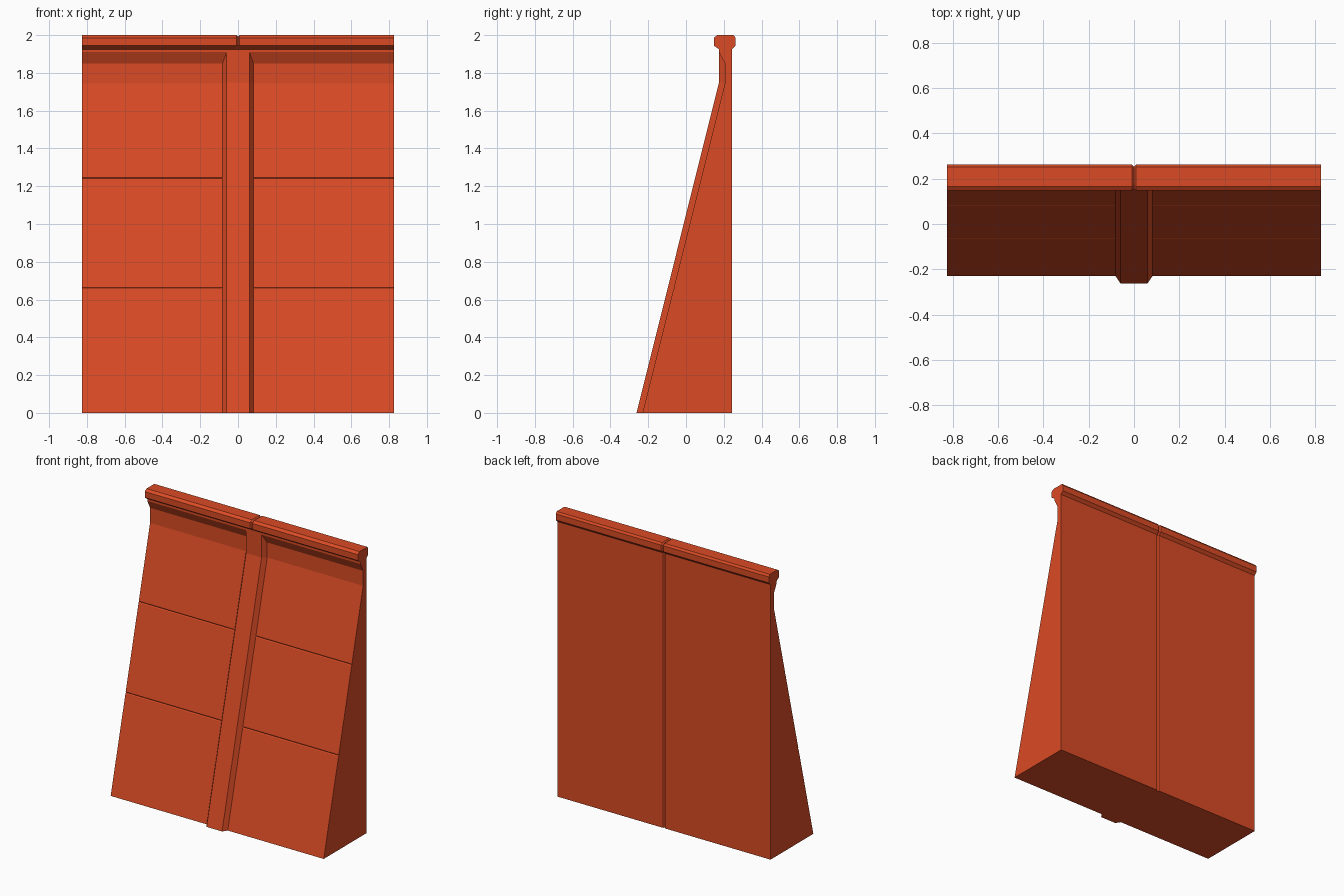
import bpy
import bmesh

if "Cube" in bpy.data.objects:
    bpy.data.objects.remove(bpy.data.objects["Cube"], do_unlink=True)

HALF_WIDTH = 0.825
SEAM = 0.009

paint = bpy.data.materials.new("orange_red_paint")
paint.use_nodes = True
paint.diffuse_color = (0.70, 0.07, 0.018, 1)
paint.node_tree.nodes["Principled BSDF"].inputs["Base Color"].default_value = paint.diffuse_color


def loft(name, sections, mirror=False, open_start=False):
    """Skin matching rings of points and close the ends."""
    bm = bmesh.new()
    rings = [[bm.verts.new(p) for p in ring] for ring in sections]
    count = len(rings[0])
    for a, b in zip(rings, rings[1:]):
        for i in range(count):
            j = (i + 1) % count
            bm.faces.new((a[i], a[j], b[j], b[i]))
    if not open_start:
        bm.faces.new(rings[0])
    bm.faces.new(rings[-1])
    bmesh.ops.recalc_face_normals(bm, faces=bm.faces)
    # An open half can be turned inside out, so check its outer end
    bm.faces.ensure_lookup_table()
    if bm.faces[-1].normal.x < 0:
        bmesh.ops.reverse_faces(bm, faces=bm.faces)
    mesh = bpy.data.meshes.new(name)
    bm.to_mesh(mesh)
    bm.free()
    mesh.materials.append(paint)
    obj = bpy.data.objects.new(name, mesh)
    bpy.context.collection.objects.link(obj)
    if mirror:
        obj.modifiers.new("Mirror", "MIRROR").use_axis[0] = True
    return obj


def slope_y(z):
    return -0.23 + 0.436 * z / 1.745


# Sloped front with two fine horizontal grooves
front = [(-0.23, 0)]
for z in (0.66, 1.24):
    front += [(slope_y(z - 0.005), z - 0.005), (slope_y(z) + 0.004, z),
              (slope_y(z + 0.005), z + 0.005)]
front += [(0.206, 1.745), (0.206, 1.85), (0.175, 1.91), (0.175, 1.925)]

# Chamfered coping, then the vertical back
coping = [(0.147, 1.944), (0.147, 1.986), (0.166, 2.0),
          (0.252, 2.0), (0.262, 1.986), (0.262, 1.944)]
back = [(0.243, 1.925), (0.243, 0)]
profile = front + coping + back


def seam_point(y, z):
    """Pull the coping and back inward at the middle seam."""
    if z > 1.93:
        y += SEAM if y < 0.2 else -SEAM
        if z > 1.99:
            z -= SEAM
    elif y > 0.24:
        y -= SEAM
    return y, z


# Wall: two mirrored halves meeting in a V-shaped seam
loft("wall_panels", [
    [(0, *seam_point(y, z)) for y, z in profile],
    [(SEAM, y, z) for y, z in profile],
    [(HALF_WIDTH, y, z) for y, z in profile],
], mirror=True, open_start=True)

# Central rib with splayed sides following the front of the wall
face = [(-0.262, 0), (0.175, 1.75), (0.175, 1.915)]
root = [(-0.225, 0), (0.21, 1.745), (0.21, 1.85)]
rib_sections = []
for (fy, fz), (ry, rz) in zip(face, root):
    rib_sections.append([(-0.085, ry, rz), (-0.06, fy, fz),
                         (0.06, fy, fz), (0.085, ry, rz)])
rib = loft("central_rib", rib_sections)

# Make sure the closed rib faces outward
bm = bmesh.new()
bm.from_mesh(rib.data)
bmesh.ops.recalc_face_normals(bm, faces=bm.faces)
bm.to_mesh(rib.data)
bm.free()
